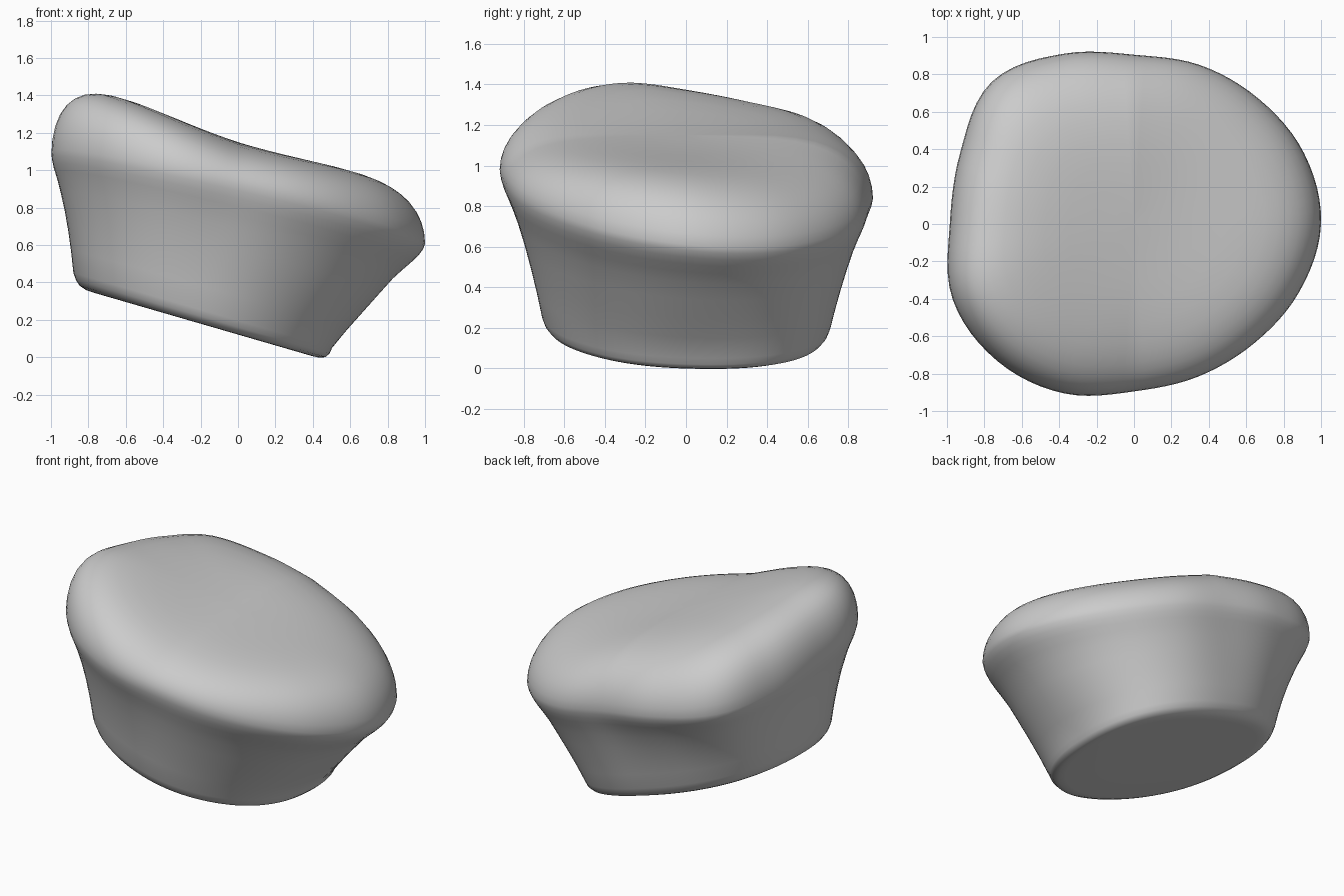
import bpy, bmesh, math
from mathutils import Vector

cube = bpy.data.objects.get("Cube")
if cube:
    bpy.data.objects.remove(cube, do_unlink=True)

SEGMENTS = 96

# Outline radii at equal angles, counter-clockwise from +x
RIM = [1.0, .985, .945, .92, .905, .985, 1.075, 1.005,
       .985, 1.05, 1.035, .98, .895, .885, .905, .955]
FOOT = [.695, .79, .71, .71, .68, .73, .71, .68]
FOOT_CENTRE = Vector((-.2, 0, 0))


def radius(table, angle):
    """Smooth closed interpolation through a table of radii."""
    n = len(table)
    pos = angle / math.tau * n
    i = int(pos)
    t = pos - i
    a, b, c, d = (table[(i + k) % n] for k in (-1, 0, 1, 2))
    return b + .5 * t * (c - a + t * (2*a - 5*b + 4*c - d + t * (3*(b - c) + d - a)))


def sag(angle, centre, power):
    """Bump around one direction, used to droop the rim."""
    return max(0, math.cos(angle - math.radians(centre))) ** power


def rim_point(angle):
    r = radius(RIM, angle)
    x, y = r * math.cos(angle), r * math.sin(angle)
    z = .88 - .225 * x - .05 * y - .03 * max(y, 0)
    z -= .05 * sag(angle, 20, 2) + .08 * sag(angle, 150, 4)
    return Vector((x, y, z))


def foot_point(angle, scale, lift):
    r = radius(FOOT, angle) * scale
    p = FOOT_CENTRE + Vector((r * math.cos(angle), r * math.sin(angle), 0))
    p.z = .121 - .29 * p.x + lift
    return p


def wall_point(angle, up, hollow, straight):
    """Flared wall: straight towards +x, hollow towards -x."""
    low, high = foot_point(angle, 1, .075), rim_point(angle)
    blend = .5 + .5 * math.cos(angle)
    p = low.lerp(high, hollow + (straight - hollow) * blend)
    p.z = low.z + (high.z - low.z) * up
    return p


def top_point(angle, s):
    """Sloping, slightly dished top that rolls over into the rim."""
    edge = rim_point(angle)
    x, y = edge.x * s, edge.y * s
    dish = 1.15 - .335 * x + .15 * x * x
    dish += .15 * min(x, 0) * (y + .3) - .12 * max(x, 0) * y
    roll = math.sqrt(1 - s ** (4.5 + .7 * math.cos(angle)))
    return Vector((x, y, edge.z + (dish - edge.z) * roll))


# Rings from the flat underside, up the flared wall, over the lip and inward
rings = [lambda a, s=s, l=l: foot_point(a, s, l)
         for s, l in ((.5, 0), (.84, 0), (.9, .002), (.95, .015), (.98, .04))]
rings += [lambda a, u=u, h=h, t=t: wall_point(a, u, h, t)
          for u, h, t in ((0, 0, 0), (.18, .11, .17), (.35, .24, .34),
                          (.52, .40, .51), (.67, .58, .66), (.76, .70, .77),
                          (.83, .81, .86), (.89, .91, .93), (.95, .975, .98))]
rings += [lambda a, s=s: top_point(a, s)
          for s in (1, .995, .98, .955, .92, .88, .83, .77, .7, .6, .48, .35, .22, .1)]

bm = bmesh.new()
loops = [[bm.verts.new(ring(math.tau * i / SEGMENTS)) for i in range(SEGMENTS)]
         for ring in rings]
for low, high in zip(loops, loops[1:]):
    for i in range(SEGMENTS):
        j = (i + 1) % SEGMENTS
        bm.faces.new((low[i], low[j], high[j], high[i]))

# Close the underside and the middle of the top
bm.faces.new(loops[0][::-1])
crown = bm.verts.new(top_point(0, 0))
for i in range(SEGMENTS):
    bm.faces.new((loops[-1][i], loops[-1][(i + 1) % SEGMENTS], crown))
bmesh.ops.recalc_face_normals(bm, faces=bm.faces)

mesh = bpy.data.meshes.new("lipped_stone")
bm.to_mesh(mesh)
bm.free()
stone = bpy.data.objects.new("lipped_stone", mesh)
bpy.context.collection.objects.link(stone)

# Plain grey material
grey = bpy.data.materials.new("light_grey")
grey.use_nodes = True
colour = (.6, .6, .6, 1)
grey.diffuse_color = colour
grey.node_tree.nodes["Principled BSDF"].inputs["Base Color"].default_value = colour
mesh.materials.append(grey)

# Smooth shading
bpy.context.view_layer.objects.active = stone
stone.select_set(True)
bpy.ops.object.shade_smooth_by_angle(angle=math.radians(50))
